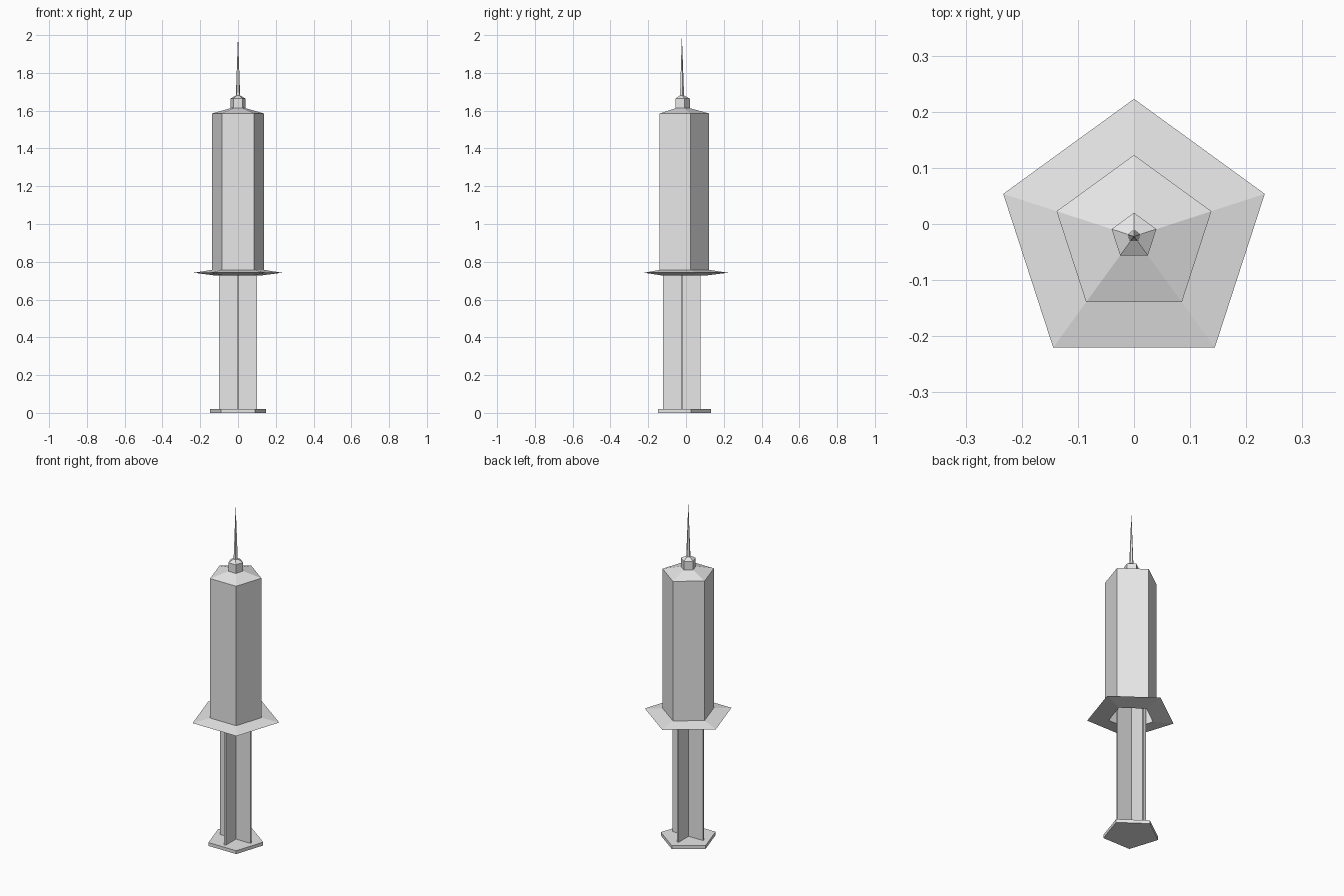
import bpy
import bmesh
from math import sin, cos, tau

if "Cube" in bpy.data.objects:
    bpy.data.objects.remove(bpy.data.objects["Cube"])

AXIS_Y = -0.022
SIDES = 5

grey = bpy.data.materials.new("light grey")
grey.use_nodes = True
colour = (0.8, 0.8, 0.8, 1)
grey.diffuse_color = colour
grey.node_tree.nodes["Principled BSDF"].inputs["Base Color"].default_value = colour


def add_object(name, bm):
    bmesh.ops.recalc_face_normals(bm, faces=bm.faces[:])
    mesh = bpy.data.meshes.new(name)
    bm.to_mesh(mesh)
    bm.free()
    mesh.materials.append(grey)
    obj = bpy.data.objects.new(name, mesh)
    obj.location.y = AXIS_Y
    bpy.context.collection.objects.link(obj)
    return obj


def lathe(name, profile):
    """Five-sided turning of (radius, z) points; radius 0 closes to a point."""
    bm = bmesh.new()
    rings = []
    for r, z in profile:
        if r == 0:
            rings.append([bm.verts.new((0, 0, z))] * SIDES)
        else:
            rings.append([bm.verts.new((r * sin(tau * i / SIDES),
                                        r * cos(tau * i / SIDES), z))
                          for i in range(SIDES)])
    for low, high in zip(rings, rings[1:]):
        for i in range(SIDES):
            j = (i + 1) % SIDES
            corners = dict.fromkeys((low[i], low[j], high[j], high[i]))
            bm.faces.new(list(corners))
    return add_object(name, bm)


def box(name, size, z):
    bm = bmesh.new()
    bmesh.ops.create_cube(bm, size=1)
    bmesh.ops.scale(bm, vec=size, verts=bm.verts)
    bmesh.ops.translate(bm, vec=(0, 0, z), verts=bm.verts)
    return add_object(name, bm)


# Hollow barrel with finger flange and sloped shoulder
lathe("barrel", [(0, 1.57), (0.125, 1.55), (0.125, 0.727), (0.245, 0.742),
                 (0.145, 0.757), (0.145, 1.585), (0.042, 1.613),
                 (0.042, 1.664), (0.012, 1.68), (0, 1.68)])

# Needle
lathe("needle", [(0, 1.675), (0.012, 1.675), (0, 2.0)])

# Plunger: thumb rest, crossed ribs and piston
lathe("thumb_rest", [(0, 0), (0.155, 0), (0.155, 0.02), (0, 0.02)])
box("plunger_rib_wide", (0.2, 0.01, 0.84), 0.43)
box("plunger_rib_deep", (0.01, 0.2, 0.84), 0.43)
lathe("piston", [(0, 0.84), (0.124, 0.84), (0.124, 0.88), (0, 0.88)])
